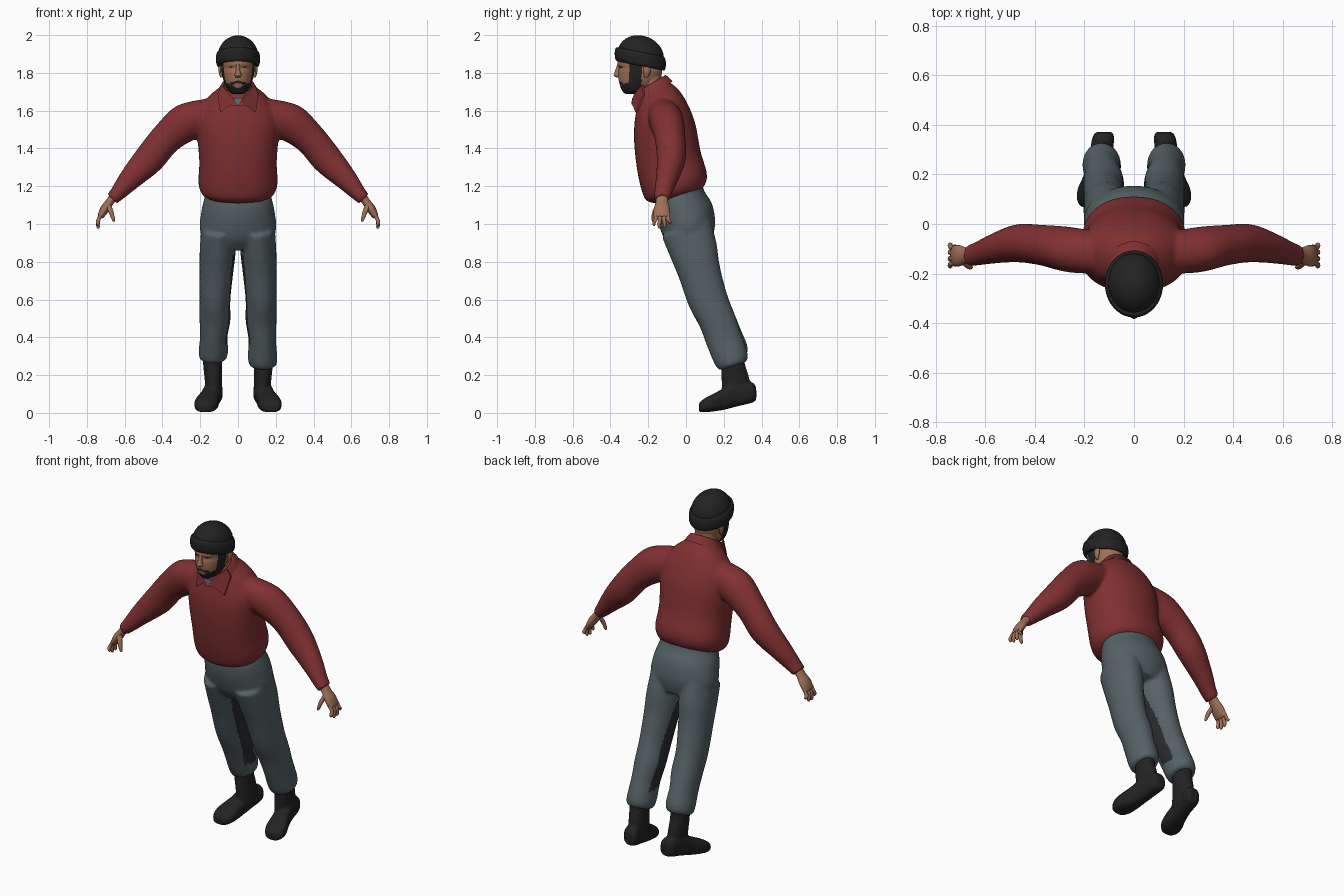
import bpy, bmesh, math
from mathutils import Vector


def material(name, rgb):
    m = bpy.data.materials.new(name)
    m.diffuse_color = (*rgb, 1)
    return m


RED = material("red shirt", (0.22, 0.03, 0.032))
GREY = material("grey trousers", (0.09, 0.122, 0.13))
SHADE = material("dark inseam", (0.022, 0.024, 0.026))
BLACK = material("black wool and leather", (0.016, 0.016, 0.016))
SKIN = material("skin", (0.35, 0.16, 0.095))
BLUE = material("undershirt blue grey", (0.12, 0.17, 0.2))
LEAN = (0, 1, 0.33)      # cross-section tilt of the leaning body


def loft(bm, rings, U=(1, 0, 0), V=(0, 1, 0), seg=24, steps=4, power=1.0, cap=True):
    """Skin smoothly interpolated oval sections (x, y, z, ru, rv)."""
    U, V = Vector(U), Vector(V)
    pts, dense = [rings[0]] + list(rings) + [rings[-1]], []
    for i in range(1, len(pts) - 2):
        for k in range(steps):
            t = k / steps
            dense.append([0.5 * (2 * b + (c - a) * t + (2 * a - 5 * b + 4 * c - d) * t * t
                          + (3 * b - a - 3 * c + d) * t ** 3)
                          for a, b, c, d in zip(*pts[i - 1:i + 3])])
    dense.append(rings[-1])

    def bend(v):
        return math.copysign(abs(v) ** power, v)
    loops = []
    for x, y, z, ru, rv in dense:
        loops.append([bm.verts.new(Vector((x, y, z))
                      + U * ru * bend(math.cos(2 * math.pi * j / seg))
                      + V * rv * bend(math.sin(2 * math.pi * j / seg))) for j in range(seg)])
    faces = [bm.faces.new((a[j], a[(j + 1) % seg], b[(j + 1) % seg], b[j]))
             for a, b in zip(loops, loops[1:]) for j in range(seg)]
    if cap:
        faces += [bm.faces.new(loops[0]), bm.faces.new(loops[-1])]
    bmesh.ops.recalc_face_normals(bm, faces=faces)


def finish(name, bm, mats, voxel=None, smooth=6):
    """Make the object; optionally fuse overlapping parts into one skin."""
    me = bpy.data.meshes.new(name)
    bm.to_mesh(me)
    bm.free()
    ob = bpy.data.objects.new(name, me)
    bpy.context.collection.objects.link(ob)
    if voxel:
        r = ob.modifiers.new("fuse", 'REMESH')
        r.mode, r.voxel_size = 'VOXEL', voxel
        s = ob.modifiers.new("relax", 'SMOOTH')
        s.factor, s.iterations = 0.5, smooth
        dg = bpy.context.evaluated_depsgraph_get()
        fused = bpy.data.meshes.new_from_object(ob.evaluated_get(dg))
        ob.modifiers.clear()
        ob.data = fused
    ob.data.materials.clear()
    for m in mats:
        ob.data.materials.append(m)
    bpy.ops.object.select_all(action='DESELECT')
    ob.select_set(True)
    bpy.context.view_layer.objects.active = ob
    bpy.ops.object.shade_smooth_by_angle(angle=math.radians(50))
    return ob


def plate(bm, pts, thick=0.006):
    """Thin flat piece with its thickness along y."""
    f = [bm.verts.new(p) for p in pts]
    b = [bm.verts.new((p[0], p[1] + thick, p[2])) for p in pts]
    n = len(pts)
    faces = [bm.faces.new(f), bm.faces.new(b[::-1])]
    faces += [bm.faces.new((f[i], b[i], b[(i + 1) % n], f[(i + 1) % n])) for i in range(n)]
    bmesh.ops.recalc_face_normals(bm, faces=faces)


# Shirt: torso and both sleeves fused
bm = bmesh.new()
loft(bm, [(0, -.035, 1.15, .172, .125), (0, -.05, 1.175, .198, .158), (0, -.062, 1.225, .21, .17),
          (0, -.09, 1.33, .205, .167), (0, -.112, 1.475, .215, .162), (0, -.13, 1.58, .21, .143),
          (0, -.145, 1.665, .16, .113), (0, -.165, 1.715, .10, .088), (0, -.18, 1.745, .07, .065)],
     V=LEAN, seg=40, power=0.9)
for s in (-1, 1):
    loft(bm, [(s * .11, -.12, 1.60, .09, .08), (s * .25, -.105, 1.55, .108, .092),
              (s * .375, -.085, 1.458, .087, .082), (s * .47, -.078, 1.345, .083, .077),
              (s * .57, -.10, 1.24, .062, .06), (s * .64, -.122, 1.16, .042, .047),
              (s * .667, -.126, 1.133, .036, .044)], U=(s * .7, 0, .7))
finish("shirt", bm, [RED], 0.01)

# Collar: folded band, two points and the undershirt at the throat
bm = bmesh.new()
loft(bm, [(0, -.178, 1.69, .112, .108), (0, -.185, 1.725, .092, .09), (0, -.19, 1.74, .08, .08),
          (0, -.19, 1.73, .072, .072), (0, -.185, 1.70, .072, .072)],
     V=(0, 1, .6), seg=32, cap=False)
for s in (-1, 1):
    plate(bm, [(s * .012, -.288, 1.648), (s * .045, -.275, 1.69), (s * .088, -.235, 1.735),
               (s * .108, -.225, 1.69), (s * .095, -.268, 1.59)], 0.009)
finish("collar", bm, [RED])
bm = bmesh.new()
plate(bm, [(-.026, -.286, 1.668), (.026, -.286, 1.668), (0, -.288, 1.632)])
finish("undershirt", bm, [BLUE])

# Trousers: pelvis and legs fused
bm = bmesh.new()
loft(bm, [(0, -.035, 1.18, .165, .12), (0, -.03, 1.13, .18, .128), (0, -.005, 1.06, .195, .143),
          (0, .02, .965, .2, .135), (0, .04, .89, .14, .10)], V=LEAN, seg=36)
for s in (-1, 1):
    h = -.017 * s     # one hem rides a little higher
    loft(bm, [(s * .10, 0, .98, .095, .13), (s * .107, .04, .86, .096, .122),
              (s * .114, .07, .75, .09, .108), (s * .122, .115, .6, .082, .101),
              (s * .122, .165, .49, .082, .094), (s * .128, .20, .40 + h / 2, .073, .092),
              (s * .13, .235, .315 + h, .078, .089), (s * .132, .247, .278 + h, .074, .08),
              (s * .132, .25, .264 + h, .06, .065)], V=LEAN)
trousers = finish("trousers", bm, [GREY, SHADE], 0.01)
for p in trousers.data.polygons:      # dark strip down each inseam
    c = p.center
    axis_y = .115 - .40 * (c.z - .6)
    if .36 < c.z < .84 and p.normal.x * c.x < 0 and abs(p.normal.x) > .8 and abs(c.y - axis_y) < .05:
        p.material_index = 1

# Boots: shaft and foot fused, heels raised and toes turned out
for s, side in ((-1, "left"), (1, "right")):
    bm = bmesh.new()
    loft(bm, [(s * .125, .262, .09, .044, .07), (s * .13, .263, .17, .046, .075),
              (s * .135, .25, .26, .05, .062), (s * .135, .25, .33, .05, .06)])
    loft(bm, [(s * .12, .372, .10, .03, .032), (s * .124, .35, .108, .044, .054),
              (s * .135, .27, .10, .047, .066), (s * .15, .20, .073, .052, .057),
              (s * .165, .14, .053, .063, .046), (s * .172, .095, .039, .058, .036),
              (s * .175, .068, .028, .038, .022)], V=(0, 0, 1), power=0.75)
    finish(side + "_boot", bm, [BLACK], 0.008, 3)

# Hands: palm, four fingers and thumb
for s, side in ((-1, "left"), (1, "right")):
    bm = bmesh.new()
    loft(bm, [(s * .655, -.126, 1.15, .024, .03), (s * .68, -.127, 1.115, .022, .033),
              (s * .705, -.128, 1.08, .024, .043), (s * .725, -.128, 1.045, .018, .043),
              (s * .73, -.128, 1.035, .012, .038)], U=(s * .85, 0, .5), seg=16)
    for i in range(4):
        y, drop = -.160 + .022 * i, (.99, .975, .978, 1.0)[i]
        tip = y + (i - 1.5) * .006
        loft(bm, [(s * .722, y, 1.055, .011, .011), (s * .738, y, 1.025, .011, .011),
                  (s * .742, tip, (drop + 1.025) / 2, .010, .010), (s * .74, tip, drop + .006, .008, .008),
                  (s * .739, tip, drop, .003, .003)], seg=10, steps=3)
    loft(bm, [(s * .69, -.145, 1.105, .016, .016), (s * .675, -.163, 1.07, .014, .014),
              (s * .665, -.172, 1.04, .011, .011), (s * .658, -.174, 1.018, .008, .008),
              (s * .657, -.174, 1.012, .003, .003)], seg=10, steps=3)
    finish(side + "_hand", bm, [SKIN])

# Head, with the beard coloured along the jaw
bm = bmesh.new()
loft(bm, [(0, -.285, 1.688, .018, .03), (0, -.275, 1.695, .04, .055), (0, -.262, 1.72, .061, .083),
          (0, -.25, 1.76, .077, .106), (0, -.243, 1.80, .085, .116), (0, -.242, 1.825, .087, .113),
          (0, -.242, 1.85, .089, .12), (0, -.24, 1.90, .089, .115), (0, -.24, 1.95, .065, .085)],
     seg=72, steps=10)
head = finish("head", bm, [SKIN, BLACK])
for p in head.data.polygons:
    x, y, z = abs(p.center.x), p.center.y, p.center.z
    sideburn = -.30 < y < -.235 and z < 1.88
    jaw = z < 1.718 + .5 * x and y < -.235
    moustache = x < .036 and 1.747 - .3 * x < z < 1.760 - .3 * x and y < -.3
    goatee = .026 < x < .04 and z < 1.75 and y < -.28
    if sideburn or jaw or moustache or goatee:
        p.material_index = 1

# Neck
bm = bmesh.new()
loft(bm, [(0, -.175, 1.66, .066, .066), (0, -.19, 1.73, .063, .063), (0, -.2, 1.80, .066, .068),
          (0, -.21, 1.85, .07, .07)])
finish("neck", bm, [SKIN])

# Nose, brow ridge and ears
bm = bmesh.new()
loft(bm, [(0, -.352, 1.85, .010, .010), (0, -.358, 1.825, .010, .013), (0, -.363, 1.80, .014, .017),
          (0, -.364, 1.787, .018, .019), (0, -.358, 1.776, .012, .012)], seg=14)
for s in (-1, 1):
    loft(bm, [(s * .008, -.354, 1.847, .008, .009), (s * .035, -.344, 1.85, .008, .009),
              (s * .062, -.32, 1.845, .005, .006)], U=(0, 0, 1), seg=10)
    loft(bm, [(s * .085, -.212, 1.775, .006, .008), (s * .09, -.208, 1.79, .009, .015),
              (s * .093, -.205, 1.82, .011, .021), (s * .09, -.205, 1.845, .008, .014)], seg=12)
finish("nose_brows_ears", bm, [SKIN])

# Eyes
bm = bmesh.new()
for s in (-1, 1):
    plate(bm, [(s * .02, -.356, 1.831), (s * .035, -.350, 1.836), (s * .052, -.337, 1.831),
               (s * .035, -.350, 1.826)], 0.009)
finish("eyes", bm, [BLACK])

# Knitted cap: rolled cuff and dome, lower at the back
TILT = (0, 1, -.2)
bm = bmesh.new()
loft(bm, [(0, -.242, 1.842, .094, .112), (0, -.242, 1.838, .108, .126), (0, -.242, 1.855, .116, .134),
          (0, -.242, 1.885, .117, .135), (0, -.242, 1.907, .111, .129), (0, -.242, 1.912, .10, .118)],
     V=TILT, seg=40)
finish("cap_cuff", bm, [BLACK])
bm = bmesh.new()
loft(bm, [(0, -.24, 1.89, .105, .122), (0, -.24, 1.92, .102, .118), (0, -.24, 1.95, .088, .102),
          (0, -.24, 1.976, .064, .075), (0, -.24, 1.992, .034, .042), (0, -.24, 1.998, .006, .008)],
     V=(0, 1, -.1), seg=40)
finish("cap_dome", bm, [BLACK])
